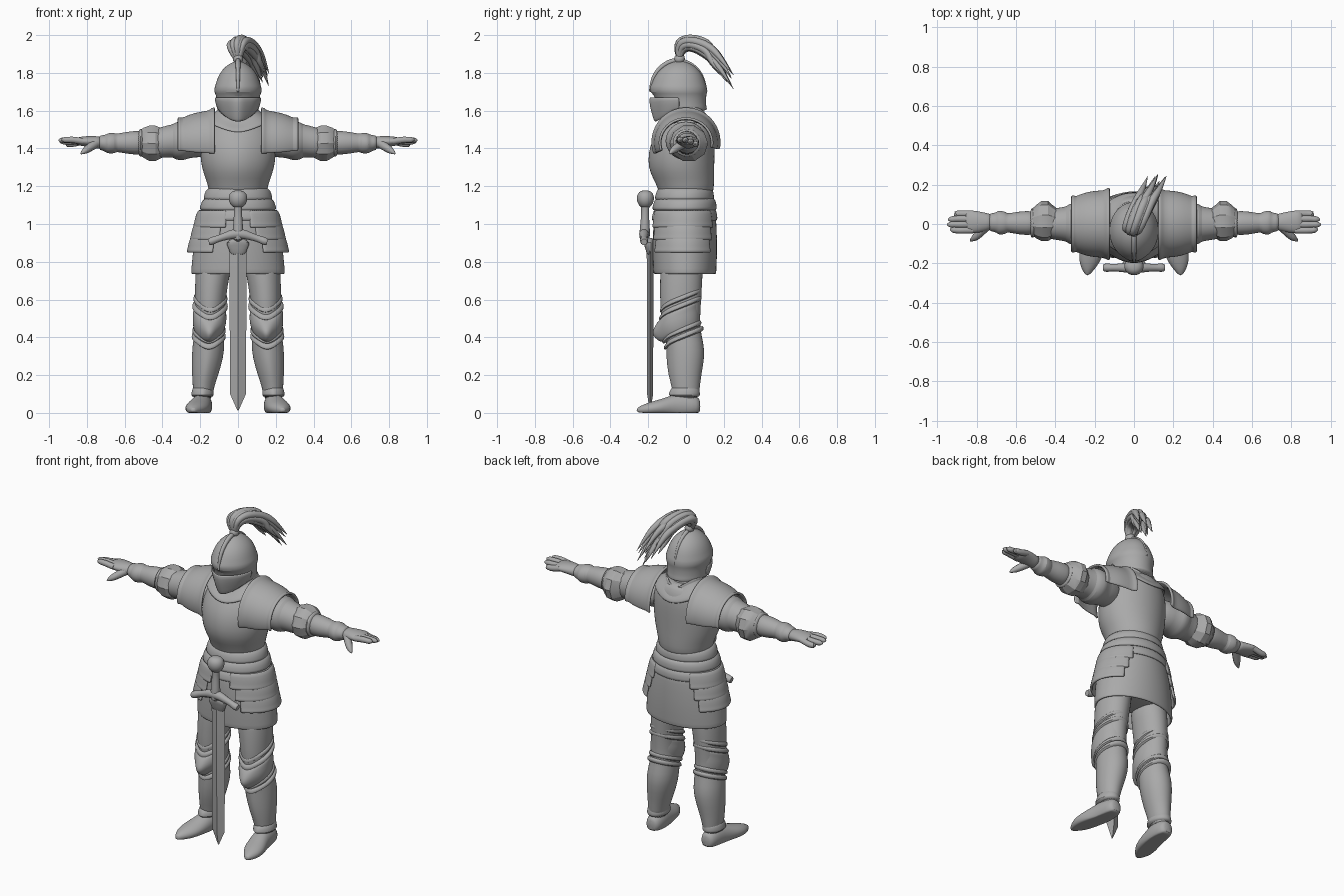
import bpy, bmesh, math, random
from mathutils import Vector

random.seed(4)
steel = bpy.data.materials.new("grey steel")
steel.diffuse_color = (0.4, 0.4, 0.4, 1)


def finish(ob, mirror=False, thick=0, sub=0):
    bpy.context.collection.objects.link(ob)
    ob.data.materials.append(steel)
    if ob.type == 'MESH':
        bpy.ops.object.select_all(action='DESELECT')
        ob.select_set(True)
        bpy.context.view_layer.objects.active = ob
        bpy.ops.object.shade_smooth_by_angle(angle=math.radians(50 if sub else 28))
    if mirror:
        ob.modifiers.new("mirror", 'MIRROR')
    if thick:
        m = ob.modifiers.new("thickness", 'SOLIDIFY')
        m.thickness, m.offset = thick, 0
    if sub:
        m = ob.modifiers.new("smooth", 'SUBSURF')
        m.levels = m.render_levels = sub
    return ob


def loft(name, rings, axis='z', arc=None, thick=0, mirror=False, warp=None, n=32, sub=1):
    """Rings are (position, centre u, centre v, radius u, radius v, optional front keel)."""
    bm = bmesh.new()
    a0, a1 = arc or (0, 360)
    count = n + 1 if arc else n
    rows = []
    for t, cu, cv, ru, rv, *keel in rings:
        row = []
        for i in range(count):
            a = math.radians(a0 + (a1 - a0) * i / n)
            c, s = math.cos(a), math.sin(a)
            u, v = cu + ru * c, cv + rv * s
            if keel:
                v -= keel[0] * max(0, -s) ** 14
            p = Vector({'z': (u, v, t), 'x': (t, u, v), 'y': (u, t, v)}[axis])
            if warp:
                p = warp(p, s)
            row.append(bm.verts.new(p))
        rows.append(row)
    for r, q in zip(rows, rows[1:]):
        for i in range(n):
            j = (i + 1) % count
            bm.faces.new((r[i], r[j], q[j], q[i]))
    if not arc and not thick:
        bm.faces.new(rows[0])
        bm.faces.new(rows[-1])
    bmesh.ops.recalc_face_normals(bm, faces=bm.faces)
    me = bpy.data.meshes.new(name)
    bm.to_mesh(me)
    bm.free()
    return finish(bpy.data.objects.new(name, me), mirror, thick, sub)


def tube(name, paths, mirror=False):
    """Tapered tubes through (x, y, z, radius) points."""
    cu = bpy.data.curves.new(name, 'CURVE')
    cu.dimensions, cu.bevel_depth, cu.bevel_resolution = '3D', 1, 3
    cu.use_fill_caps = True
    for path in paths:
        sp = cu.splines.new('NURBS')
        sp.points.add(len(path) - 1)
        for q, (x, y, z, r) in zip(sp.points, path):
            q.co, q.radius = (x, y, z, 1), r
        sp.use_endpoint_u, sp.order_u, sp.resolution_u = True, 3, 5
    return finish(bpy.data.objects.new(name, cu), mirror)


# Torso
loft("breastplate", [(1.13, 0, 0, .15, .14), (1.19, 0, 0, .155, .148), (1.24, 0, -.01, .172, .16, .005),
     (1.3, 0, -.022, .194, .172, .008), (1.38, 0, -.02, .202, .172, .008), (1.45, 0, -.01, .2, .163, .006),
     (1.52, 0, .01, .175, .14), (1.56, 0, .015, .13, .115), (1.585, 0, .015, .1, .1)])
loft("neck", [(1.5, 0, 0, .09, .095), (1.64, 0, -.01, .085, .09)])


def v_drop(p, s):
    p.z -= .05 * abs(s) ** 4
    return p


loft("gorget", [(1.535, 0, .0, .185, .158), (1.555, 0, .005, .165, .145), (1.58, 0, .01, .125, .12),
     (1.605, 0, .005, .1, .105), (1.62, 0, .005, .105, .11)], thick=.012, warp=v_drop)

# Helmet
def chin(p, s):
    if p.z < 1.66:
        p.z -= .07 * max(0, -s) ** 2 * (1.66 - p.z) / .06
    return p


loft("helmet", [(1.6, 0, -.01, .108, .128), (1.61, 0, -.012, .112, .122), (1.64, 0, -.022, .112, .128),
     (1.685, 0, -.03, .117, .138), (1.695, 0, -.034, .126, .147, .01), (1.725, 0, -.036, .125, .147, .01),
     (1.735, 0, -.036, .12, .142, .008), (1.78, 0, -.035, .107, .128, .006), (1.82, 0, -.034, .082, .1, .004),
     (1.85, 0, -.034, .045, .06), (1.863, 0, -.034, .012, .02)], warp=chin)
loft("visor", [(1.605, 0, -.03, .1, .112, .02), (1.618, 0, -.03, .106, .12, .02), (1.64, 0, -.03, .114, .135, .02),
     (1.672, 0, -.031, .12, .144, .016)], arc=(-178, -2), thick=.012, warp=chin)
tube("helmet_comb", [[(0, -.19, 1.7, .006), (0, -.183, 1.76, .01), (0, -.14, 1.83, .012), (0, -.06, 1.873, .014),
     (0, .03, 1.85, .011), (0, .095, 1.78, .008), (0, .11, 1.7, .004)]])
loft("plume_socket", [(1.85, 0, -.035, .022, .024), (1.875, 0, -.035, .03, .032), (1.9, 0, -.033, .02, .022)])

# Plume of tapered feathers
feathers = []
for i in range(20):
    a = i * 2.4
    k = math.sqrt((i + .5) / 20)
    dx, dz = .048 * k * math.cos(a), .04 * k * math.sin(a)
    e = random.uniform(.72, 1.05)
    feathers.append([(dx * .2, -.035, 1.87, .012), (dx * .8 - .012, -.04 - dz * .5, 1.935 + dz * .3, .018),
                     (dx + .012, .02 - dz * .4, 1.962 + dz * .7, .021), (dx + .055, .115, 1.925 + dz, .022),
                     (dx * 1.1 + .095 * e, .18 * e, 1.862 + dz * 1.1, .016),
                     (dx * 1.2 + .125 * e, .245 * e, 1.93 - .165 * e + dz * 1.3, .001)])
tube("plume", feathers)

# Shoulders and arms
loft("pauldron", [(.122, 0, 1.432, .178, .18), (.135, 0, 1.432, .176, .178), (.15, 0, 1.43, .163, .163),
     (.2, 0, 1.43, .163, .158), (.26, 0, 1.43, .15, .142), (.298, 0, 1.43, .132, .122),
     (.306, 0, 1.43, .14, .13), (.32, 0, 1.43, .137, .127)], 'x', arc=(-12, 200), thick=.014, mirror=True)
loft("upper_arm", [(.14, 0, 1.44, .09, .09), (.24, 0, 1.44, .085, .085), (.28, 0, 1.44, .108, .1),
     (.3, 0, 1.44, .11, .104), (.335, 0, 1.44, .1, .098), (.34, 0, 1.44, .09, .088),
     (.375, 0, 1.437, .084, .086), (.41, 0, 1.43, .078, .08), (.46, 0, 1.43, .07, .075)], 'x', mirror=True)
loft("elbow_guard", [(.392, .01, 1.43, .07, .078), (.415, .012, 1.428, .085, .088), (.437, .015, 1.427, .102, .098),
     (.47, .015, 1.427, .102, .098), (.497, .012, 1.43, .085, .085), (.52, .01, 1.43, .065, .07)],
     'x', mirror=True, n=10, sub=0)
loft("elbow_strap", [(.5, .005, 1.43, .07, .07), (.515, .005, 1.43, .078, .075), (.53, .005, 1.43, .07, .07)],
     'x', mirror=True)
loft("forearm", [(.48, .005, 1.43, .06, .064), (.55, .005, 1.43, .062, .063), (.6, .005, 1.43, .056, .056),
     (.645, .006, 1.43, .046, .047), (.65, .006, 1.428, .056, .053), (.672, .006, 1.428, .06, .055),
     (.69, .008, 1.427, .062, .053), (.7, .008, 1.427, .05, .046), (.72, .008, 1.43, .047, .04),
     (.74, .01, 1.43, .044, .036)], 'x', mirror=True)
loft("hand", [(.72, .01, 1.43, .042, .033), (.75, .01, 1.432, .045, .033), (.79, .01, 1.437, .055, .029),
     (.83, .012, 1.438, .058, .025), (.86, .012, 1.438, .054, .018)], 'x', mirror=True)
fingers = [[(.82, y, 1.438, .017), (.87, y, z, .018), (.9, y, z, .016), (tip - .012, y * .9, z, .016),
            (tip, y * .9, z, .004)]
           for y, z, tip in ((-.032, 1.446, .935), (-.003, 1.444, .95), (.026, 1.436, .945), (.052, 1.424, .915))]
thumb = [(.755, -.015, 1.425, .024), (.785, -.048, 1.405, .022), (.815, -.075, 1.385, .017), (.832, -.085, 1.372, .004)]
tube("fingers", fingers + [thumb], mirror=True)

# Waist bands, hips and skirt
for i, (z, rx, ry) in enumerate([(1.16, .172, .152), (1.105, .192, .166), (1.05, .205, .17)]):
    loft(f"waist_band_{i}", [(z + .04, 0, -.005, rx - .02, ry - .015), (z + .02, 0, -.005, rx, ry - .002),
         (z - .02, 0, -.008, rx + .012, ry + .006), (z - .032, 0, -.008, rx + .01, ry + .004),
         (z - .034, 0, -.008, rx - .02, ry - .02)])
loft("hips", [(1.1, 0, -.005, .18, .14), (.95, 0, -.005, .205, .145), (.84, 0, -.005, .21, .13), (.78, 0, -.01, .15, .1)])
loft("skirt", [(1.05, 0, -.005, .195, .158), (.95, 0, -.006, .218, .163), (.85, 0, -.006, .234, .165),
     (.75, 0, -.006, .242, .16), (.735, 0, -.006, .243, .16)], thick=.014)
for i in range(3):
    z, r, q = 1.05 - .066 * i, .205 + .017 * i, .162 + .004 * i
    loft(f"tasset_plate_{i}", [(z + .025, 0, -.007, r, q), (z - .02, 0, -.007, r + .017, q + .006),
         (z - .05, 0, -.007, r + .021, q + .009), (z - .058, 0, -.007, r + .026, q + .013),
         (z - .07, 0, -.007, r + .023, q + .011)], arc=(-74 + 7 * i, 58 - 5 * i), thick=.014, mirror=True, n=20)

# Legs
loft("leg", [(.86, .12, -.02, .1, .115), (.72, .136, -.025, .09, .112), (.62, .146, -.028, .083, .11),
     (.52, .148, -.03, .077, .105), (.44, .15, -.02, .077, .095), (.37, .156, -.005, .084, .098),
     (.3, .16, 0, .085, .1, .006), (.2, .174, -.004, .07, .085, .006), (.13, .184, 0, .054, .072),
     (.06, .187, 0, .05, .068)], mirror=True)


def slope(p, s):
    p.z += .4 * (p.y + .03) - .02 * max(0, -s) ** 6
    return p


loft("knee_guard", [(.565, .148, -.03, .078, .1, 0), (.55, .15, -.035, .088, .108, .008),
     (.525, .15, -.04, .088, .11, .022), (.5, .15, -.04, .09, .112, .03), (.47, .152, -.035, .087, .108, .025),
     (.435, .153, -.028, .08, .1, .008), (.425, .154, -.02, .07, .09, 0)], mirror=True, warp=slope)
for i, (z, cx, cy, rx, ry) in enumerate([(.605, .146, -.028, .092, .112), (.565, .148, -.03, .096, .114),
                                         (.435, .153, -.022, .09, .105), (.4, .155, -.012, .092, .106)]):
    loft(f"knee_band_{i}", [(z + .02, cx, cy, rx - .012, ry - .01), (z + .008, cx, cy, rx - .002, ry - .001),
         (z - .01, cx, cy, rx, ry), (z - .018, cx, cy, rx - .012, ry - .01)], mirror=True, warp=slope)

# Feet
def flat_sole(p, s):
    p.z = max(p.z, 0)
    return p


loft("foot", [(.076, .187, .035, .025, .035), (.06, .187, .035, .045, .05), (.0, .188, .04, .054, .07),
     (-.06, .195, .035, .055, .065), (-.12, .211, .03, .063, .046), (-.175, .222, .024, .06, .038),
     (-.225, .232, .018, .037, .027), (-.262, .237, .014, .008, .012)], 'y', mirror=True, warp=flat_sole)
loft("ankle_cuff", [(.15, .186, 0, .05, .068), (.115, .187, -.004, .057, .076, .006),
     (.095, .188, -.006, .062, .082, .01), (.08, .188, -.004, .05, .07)], mirror=True)

# Sword
loft("sword_blade", [(.9, 0, -.19, .046, .018), (.1, 0, -.19, .042, .016), (.012, 0, -.19, .003, .002)], n=4, sub=0)
loft("sword_blade_collar", [(.93, 0, -.2, .022, .03), (.9, 0, -.198, .07, .028), (.875, 0, -.195, .05, .022),
     (.83, 0, -.19, .042, .016)], n=16)
tube("sword_guard", [[(-.155, -.222, .905, .017), (-.145, -.222, .907, .023), (-.1, -.222, .925, .017),
     (0, -.222, .955, .03), (.1, -.222, .925, .017), (.145, -.222, .907, .023), (.155, -.222, .905, .017)]])
loft("sword_grip", [(.9, 0, -.22, .03, .032), (.98, 0, -.218, .028, .027), (1.03, 0, -.217, .023, .022),
     (1.09, 0, -.216, .02, .02), (1.1, 0, -.215, .028, .028)], n=16)
loft("sword_pommel", [(1.085, 0, -.215, .018, .018), (1.095, 0, -.215, .035, .032), (1.12, 0, -.215, .051, .047),
     (1.15, 0, -.215, .051, .047), (1.17, 0, -.215, .038, .035), (1.178, 0, -.215, .015, .015)], n=16)
